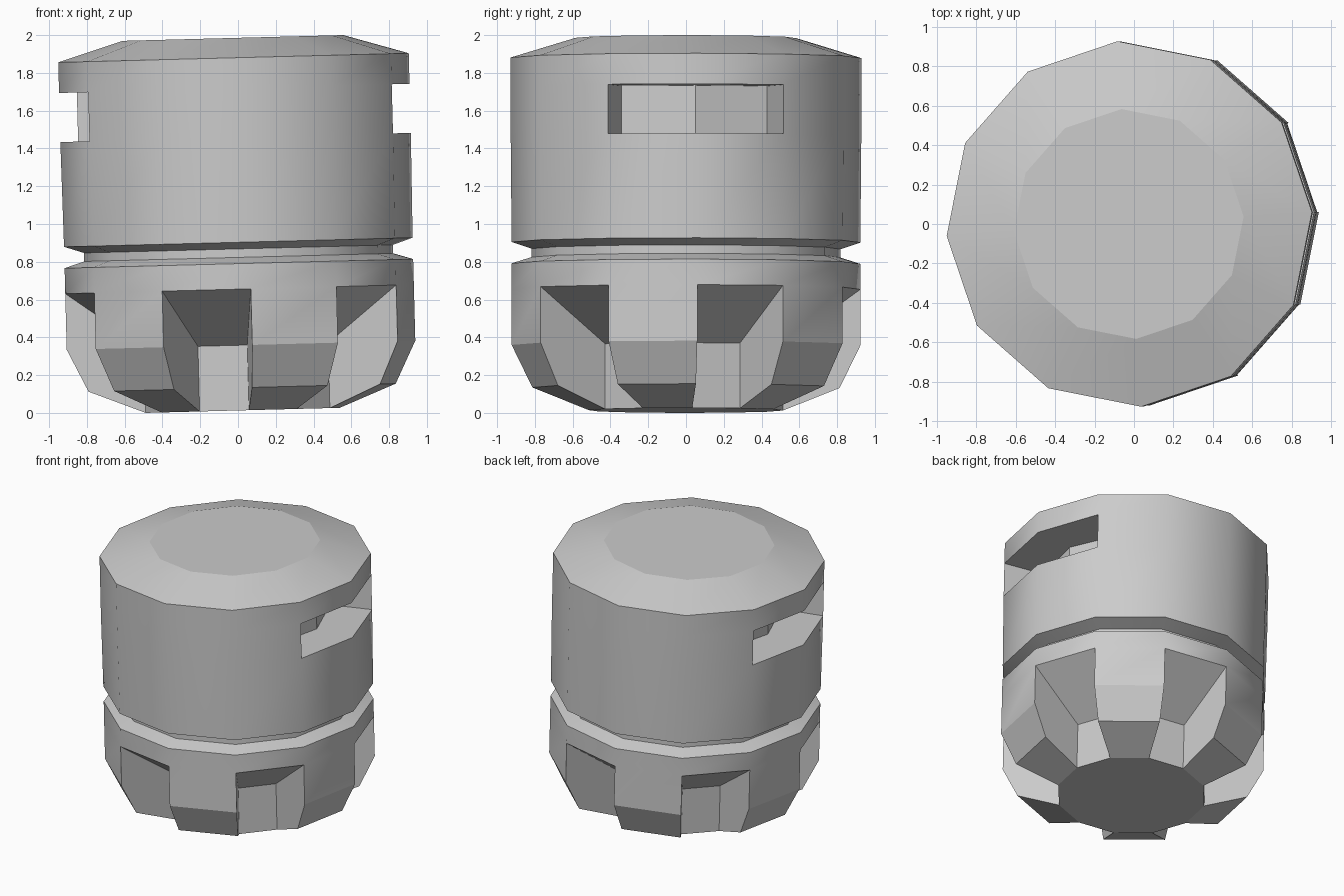
import bpy
import bmesh
from math import cos, sin, radians
from mathutils import Vector

cube = bpy.data.objects.get("Cube")
if cube:
    bpy.data.objects.remove(cube, do_unlink=True)

SIDES = 12
PHASE = 3.7

grey = bpy.data.materials.new("plain grey")
grey.use_nodes = True
grey.diffuse_color = (0.6, 0.6, 0.6, 1)
grey.node_tree.nodes["Principled BSDF"].inputs["Base Color"].default_value = grey.diffuse_color


def point(r, z, i):
    a = radians(PHASE + i * 360 / SIDES)
    return Vector((r * cos(a), r * sin(a), z))


def face(bm, points):
    bm.faces.new([bm.verts.new(p) for p in points])


def lathe(bm, profile, skip):
    """Twelve-sided wall, leaving open the (band, side) pairs that skip() picks."""
    for band, ((r0, z0), (r1, z1)) in enumerate(zip(profile, profile[1:])):
        for i in range(SIDES):
            if not skip(band, i):
                face(bm, [point(r0, z0, i), point(r0, z0, i + 1),
                          point(r1, z1, i + 1), point(r1, z1, i)])


def cap(bm, r, z):
    face(bm, [point(r, z, i) for i in range(SIDES)])


def finish(bm, name):
    bmesh.ops.remove_doubles(bm, verts=bm.verts, dist=0.0005)
    bmesh.ops.recalc_face_normals(bm, faces=bm.faces)
    for f in bm.faces:
        f.smooth = True
    # Rims and strong corners stay sharp, the round wall is smooth
    for e in bm.edges:
        level = abs(e.verts[0].co.z - e.verts[1].co.z) < 0.001
        angle = e.calc_face_angle(0)
        e.smooth = not (angle > radians(32) or (level and angle > radians(10)))
    mesh = bpy.data.meshes.new(name)
    bm.to_mesh(mesh)
    bm.free()
    mesh.materials.append(grey)
    obj = bpy.data.objects.new(name, mesh)
    bpy.context.collection.objects.link(obj)
    # The whole body leans slightly to one side
    obj.location = (0.025, 0, 0.0135)
    obj.rotation_euler = (0, radians(-1.5), 0)


# Notched base: every second side is cut back to a narrow core
base = [(0.515, 0), (0.815, 0.12), (0.925, 0.345), (0.925, 0.642),
        (0.925, 0.777), (0.82, 0.81)]
core = (0.515, 0.345)
bm = bmesh.new()
lathe(bm, base, lambda band, i: band < 3 and i % 2 == 0)
cap(bm, *base[0])
for i in range(0, SIDES, 2):
    for outer, inner in ((base[3], core), (core, base[0])):
        face(bm, [point(*outer, i), point(*outer, i + 1),
                  point(*inner, i + 1), point(*inner, i)])
    for side in (i, i + 1):
        face(bm, [point(*p, side) for p in base[:4] + [core]])
finish(bm, "notched_base")

# Upper housing with neck groove, chamfered top and two opposite slots
low, high = 1.445, 1.705
housing = [(0.82, 0.81), (0.82, 0.855), (0.925, 0.89), (0.93, low),
           (0.93, high), (0.93, 1.867), (0.585, 1.972)]
bm = bmesh.new()
lathe(bm, housing, lambda band, i: band == 3 and i in (11, 0, 5, 6))
cap(bm, *housing[-1])
for sign, start in ((1, -1), (-1, 5)):
    def row(z):
        outer = [point(0.93, z, start + k) for k in range(3)]
        inner = [Vector((p.x - sign * 0.29, p.y * 0.83, z)) for p in outer]
        return outer, inner
    (out_low, in_low), (out_high, in_high) = row(low), row(high)
    for k in range(2):
        face(bm, [in_low[k], in_low[k + 1], in_high[k + 1], in_high[k]])
        face(bm, [out_low[k], out_low[k + 1], in_low[k + 1], in_low[k]])
        face(bm, [out_high[k], out_high[k + 1], in_high[k + 1], in_high[k]])
    for k in (0, 2):
        face(bm, [out_low[k], in_low[k], in_high[k], out_high[k]])
finish(bm, "slotted_housing")
